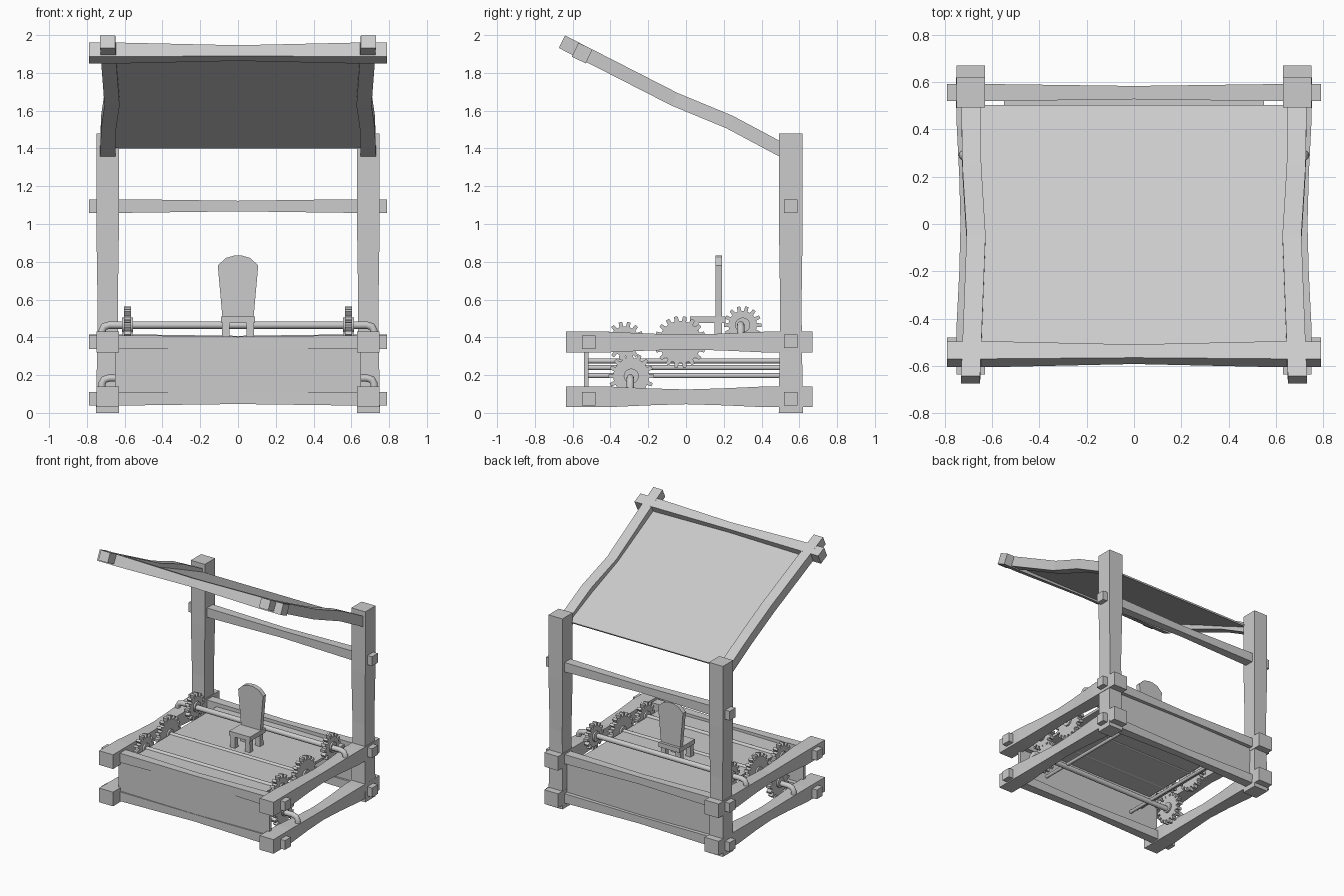
import bpy, math
from mathutils import Vector as V

if "Cube" in bpy.data.objects:
    bpy.data.objects.remove(bpy.data.objects["Cube"])

X, Y, Z = V((1, 0, 0)), V((0, 1, 0)), V((0, 0, 1))


def mesh(name, verts, faces, smooth=False):
    me = bpy.data.meshes.new(name)
    me.from_pydata([tuple(v) for v in verts], [], faces)
    me.validate()
    ob = bpy.data.objects.new(name, me)
    bpy.context.collection.objects.link(ob)
    bpy.ops.object.select_all(action='DESELECT')
    ob.select_set(True)
    bpy.context.view_layer.objects.active = ob
    bpy.ops.object.mode_set(mode='EDIT')
    bpy.ops.mesh.select_all(action='SELECT')
    bpy.ops.mesh.normals_make_consistent(inside=False)
    bpy.ops.object.mode_set(mode='OBJECT')
    if smooth:
        bpy.ops.object.shade_smooth_by_angle(angle=math.radians(50))
    return ob


def loft(name, rings, smooth=False):
    n = len(rings[0])
    faces = [tuple(range(n)), tuple(range((len(rings) - 1) * n, len(rings) * n))]
    for r in range(len(rings) - 1):
        for i in range(n):
            j = (i + 1) % n
            faces.append((r * n + i, r * n + j, r * n + n + j, r * n + n + i))
    return mesh(name, [p for ring in rings for p in ring], faces, smooth)


def beam(name, stations, u, v):
    """Hewn timber: stations are (centre, half width along u, half width along v)."""
    return loft(name, [[V(c) + u * a * hu + v * b * hv for a, b in
                        ((-1, -1), (1, -1), (1, 1), (-1, 1))] for c, hu, hv in stations])


def box(name, x0, x1, y0, y1, z0, z1):
    return beam(name, [(((x0 + x1) / 2, (y0 + y1) / 2, z), (x1 - x0) / 2, (y1 - y0) / 2)
                       for z in (z0, z1)], X, Y)


def tube(name, pts, r, side, n=12):
    pts = [V(p) for p in pts]
    rings = []
    for i, p in enumerate(pts):
        t = (pts[min(i + 1, len(pts) - 1)] - pts[max(i - 1, 0)]).normalized()
        w = t.cross(side)
        rings.append([p + (side * math.cos(a) + w * math.sin(a)) * r
                      for a in (k * math.tau / n for k in range(n))])
    return loft(name, rings, True)


def gear(name, x, y, z, r, teeth):
    prof = []
    for k in range(teeth):
        for f, rr in ((-.3, r - .025), (-.2, r), (.2, r), (.3, r - .025)):
            a = (k + f) * math.tau / teeth
            prof.append((y + math.cos(a) * rr, z + math.sin(a) * rr))
    loft(name, [[(x + d, *p) for p in prof] for d in (-.018, .018)])
    tube(name + "_hub", [(x - .03, y, z), (x + .03, y, z)], .04, Y, 16)


def cross_beam(name, y, z, u, v, h=.036, mid=.028):
    beam(name, [((x, y, z), w, w) for x, w in
                ((-.79, h), (-.6, h), (-.3, (h + mid) / 2), (0, mid),
                 (.3, (h + mid) / 2), (.6, h), (.79, h))], u, v)


# base cross timbers and the bar between the posts
cross_beam("front_top_beam", -.515, .375, Y, Z)
cross_beam("front_bottom_beam", -.515, .075, Y, Z)
cross_beam("back_top_beam", .555, .38, Y, Z)
cross_beam("back_bottom_beam", .555, .075, Y, Z)
cross_beam("post_crossbar", .555, 1.095, Y, Z)

# roof slope axes
down = V((0, -.9, .43)).normalized()
norm = V((0, .43, .9)).normalized()
cross_beam("roof_front_beam", -.55, 1.905, down, norm, .041, .031)

for s, side in ((-1, "left"), (1, "right")):
    # side base timbers
    for z, lvl in ((.375, "top"), (.085, "bottom")):
        beam(f"{side}_{lvl}_beam", [((s * .69, y, z), hx, hz) for y, hx, hz in
             ((-.635, .06, .055), (-.42, .059, .055), (-.2, .048, .045), (0, .043, .039),
              (.2, .048, .045), (.42, .059, .055), (.67, .06, .055))], X, Z)
    # back posts
    beam(f"{side}_post", [((s * .69, .555, z), h, h + .003) for z, h in
         ((0, .061), (.43, .055), (.6, .054), (1.0, .06), (1.48, .06))], X, Y)
    # bent roof rafters
    beam(f"{side}_rafter", [((s * x, y, z), .04, .037) for x, y, z in
         ((.69, .53, 1.38), (.685, .23, 1.54), (.667, -.06, 1.66), (.69, -.657, 1.965))],
         X, norm)
    # gears
    for nm, y, z, r, t in (("rear", .30, .465, .1, 14), ("middle", -.03, .375, .137, 18),
                           ("front", -.325, .38, .103, 14), ("drive", -.29, .195, .12, 16)):
        gear(f"{side}_{nm}_gear", s * .585, y, z, r, t)
    # lengthwise rods below the deck
    for i, z in enumerate((.197, .24, .275)):
        tube(f"{side}_rod_{i}", [(s * (.4 + .05 * i), -.52, z), (s * (.4 + .05 * i), .54, z)],
             .013, X)

# shafts with bent ends set into the side timbers
for nm, y, z in (("upper_shaft", .29, .465), ("lower_shaft", -.295, .185)):
    half = [(.72, -.08), (.72, -.03), (.708, -.008), (.68, 0)]
    path = [(-x, y, z + d) for x, d in half] + [(x, y, z + d) for x, d in reversed(half)]
    tube(nm, path, .02, Y)
for nm, y, z in (("middle_axle", -.03, .378), ("front_axle", -.325, .38)):
    tube(nm, [(-.62, y, z), (.62, y, z)], .018, Y)

# panels, deck and roof sheet
box("front_panel", -.65, .65, -.54, -.515, .06, .345)
box("back_panel", -.65, .65, .535, .56, .06, .36)
box("deck", -.55, .55, -.51, .54, .365, .385)
beam("roof_sheet", [((0, .5, 1.405), .655, .006), ((0, -.54, 1.885), .655, .006)], X, norm)

# chair
box("seat", -.09, .09, .02, .21, .475, .51)
for x in (-.064, .064):
    for y in (.045, .17):
        beam("chair_leg", [((x, y, .38), .021, .02), ((x, y, .478), .019, .02)], X, Y)
prof = [(-.082, .5), (-.107, .78), (-.065, .82), (-.02, .833),
        (.02, .833), (.065, .82), (.107, .78), (.082, .5)]
loft("chair_back", [[(x, y, z) for x, z in prof] for y in (.155, .19)])
